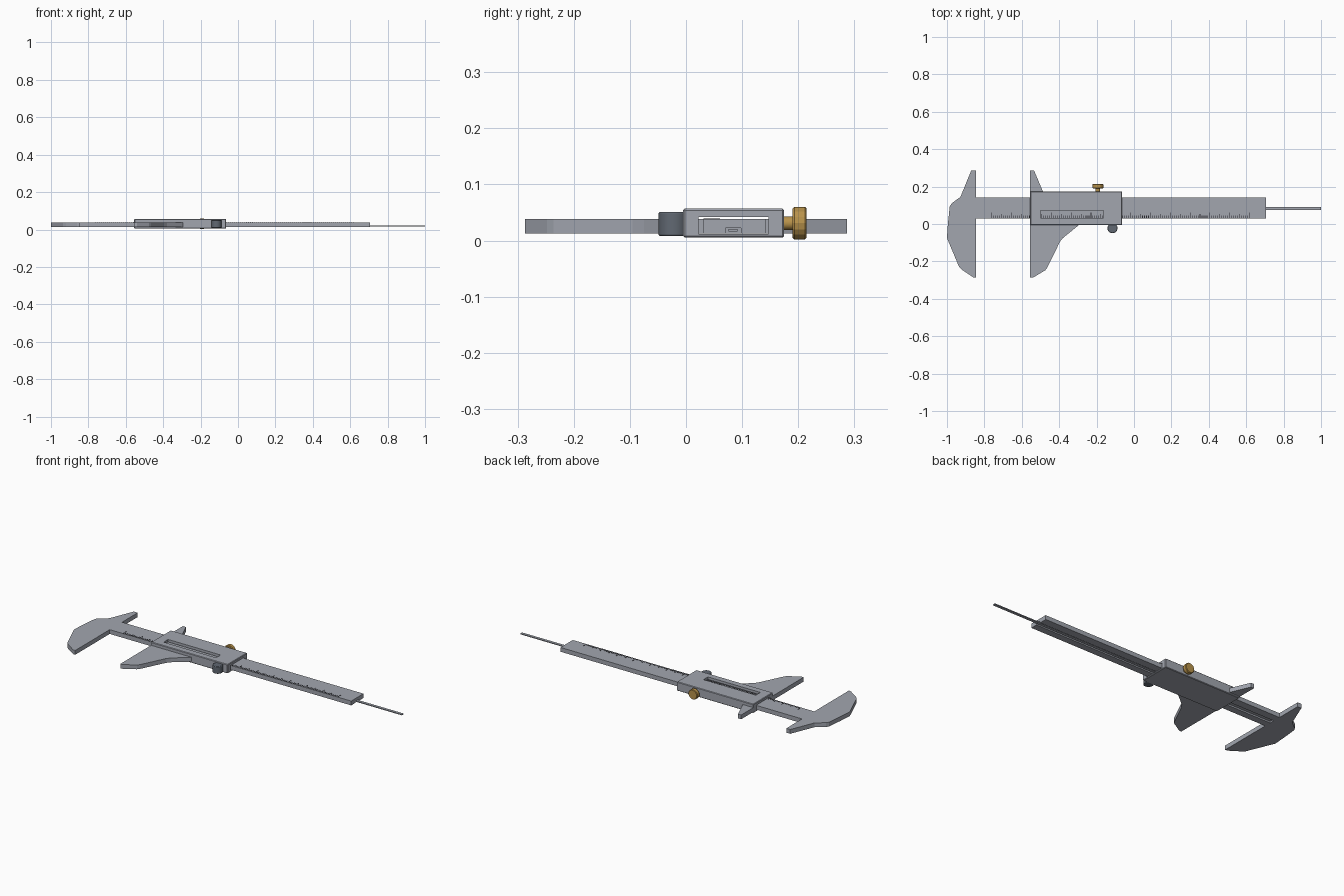
import bpy, bmesh, math
from mathutils import Matrix, Vector

cube = bpy.data.objects.get("Cube")
if cube:
    bpy.data.objects.remove(cube, do_unlink=True)


def material(name, rgb, metallic=0.0):
    m = bpy.data.materials.new(name)
    m.use_nodes = True
    m.diffuse_color = (*rgb, 1)
    m.node_tree.nodes["Principled BSDF"].inputs["Base Color"].default_value = (*rgb, 1)
    return m


STEEL = material("brushed steel", (0.36, 0.38, 0.43))
BRASS = material("brass", (0.48, 0.29, 0.07))
DARK = material("dark steel", (0.12, 0.14, 0.17))
INK = material("black marks", (0.02, 0.02, 0.025))


def finish(name, bm, mat):
    bmesh.ops.recalc_face_normals(bm, faces=bm.faces)
    mesh = bpy.data.meshes.new(name)
    bm.to_mesh(mesh)
    bm.free()
    mesh.materials.append(mat)
    ob = bpy.data.objects.new(name, mesh)
    bpy.context.collection.objects.link(ob)
    return ob


def add_box(bm, x, y, z):
    size = Vector((x[1] - x[0], y[1] - y[0], z[1] - z[0], 1))
    mid = Vector((sum(x) / 2, sum(y) / 2, sum(z) / 2))
    bmesh.ops.create_cube(bm, size=1, matrix=Matrix.Translation(mid) @ Matrix.Diagonal(size))


def box(name, x, y, z, mat):
    bm = bmesh.new()
    add_box(bm, x, y, z)
    return finish(name, bm, mat)


def extrude(name, points, step, mat):
    """Extrude a closed 3D outline by the vector step."""
    bm = bmesh.new()
    face = bm.faces.new([bm.verts.new(p) for p in points])
    new = bmesh.ops.extrude_face_region(bm, geom=[face])["geom"]
    bmesh.ops.translate(bm, vec=step, verts=[v for v in new if isinstance(v, bmesh.types.BMVert)])
    return finish(name, bm, mat)


def plate(name, outline, z, mat):
    return extrude(name, [(x, y, z[0]) for x, y in outline], (0, 0, z[1] - z[0]), mat)


def bevel(ob, width, segments=1):
    m = ob.modifiers.new("Bevel", "BEVEL")
    m.width, m.segments = width, segments
    m.limit_method = "ANGLE"


def cut(ob, cutter):
    cutter.hide_render = True
    cutter.hide_set(True)
    m = ob.modifiers.new("Cut", "BOOLEAN")
    m.object, m.operation, m.solver = cutter, "DIFFERENCE", "EXACT"


BODY_Z = (0.013, 0.038)

# Main beam with the depth rod groove along its underside
low, high = BODY_Z
profile = [(0.03, low), (0.03, high), (0.143, high), (0.143, low),
           (0.098, low), (0.098, 0.022), (0.07, 0.022), (0.07, low)]
extrude("main_beam", [(-0.85, y, z) for y, z in profile], (1.556, 0, 0), STEEL)
box("depth_rod", (-0.5, 1.0), (0.076, 0.092), (0.016, 0.021), STEEL)

# Fixed jaw, one plate with an upper and a lower beak
plate("fixed_jaw", [(-0.845, 0.287), (-0.87, 0.287), (-0.928, 0.145), (-0.975, 0.11),
                    (-0.985, 0.095), (-0.995, 0.0), (-1.0, -0.075), (-0.935, -0.23),
                    (-0.92, -0.245), (-0.86, -0.285), (-0.845, -0.287)], BODY_Z, STEEL)

# Sliding jaws
plate("sliding_upper_jaw", [(-0.555, 0.16), (-0.555, 0.287), (-0.535, 0.287),
                            (-0.485, 0.17), (-0.485, 0.16)], BODY_Z, STEEL)
plate("sliding_lower_jaw", [(-0.555, 0.008), (-0.555, -0.287), (-0.54, -0.287),
                            (-0.475, -0.248), (-0.465, -0.236), (-0.396, -0.095),
                            (-0.38, -0.075), (-0.3, -0.01), (-0.28, 0.008)], BODY_Z, STEEL)

# Slider sleeve, hollow for the beam, with a reading window
slider = box("slider", (-0.555, -0.063), (-0.005, 0.175), (0.005, 0.057), STEEL)
bevel(slider, 0.003)
cut(slider, box("tunnel_cutter", (-0.7, 0.1), (0.022, 0.147), (0.0115, 0.042), STEEL))
cut(slider, box("window_cutter", (-0.5, -0.163), (0.032, 0.073), (0.03, 0.1), STEEL))

# Millimetre scale on the beam
bm = bmesh.new()
for i in range(131):
    x = -0.76 + i * 0.0106
    length = 0.03 if i % 10 == 0 else 0.022 if i % 5 == 0 else 0.014
    add_box(bm, (x - 0.0015, x + 0.0015), (0.031, 0.031 + length), (0.037, 0.0392))
finish("scale_marks", bm, INK)


def turned(bm, radius, depth, sides, matrix):
    bmesh.ops.create_cone(bm, cap_ends=True, segments=sides, radius1=radius,
                          radius2=radius, depth=depth, matrix=matrix)


# Brass locking screw on the back edge
ALONG_Y = Matrix.Rotation(math.radians(90), 4, "X")
bm = bmesh.new()
turned(bm, 0.012, 0.035, 24, Matrix.Translation((-0.193, 0.1825, 0.031)) @ ALONG_Y)
finish("lock_screw_stem", bm, BRASS)
bm = bmesh.new()
turned(bm, 0.029, 0.025, 16, Matrix.Translation((-0.193, 0.2025, 0.031)) @ ALONG_Y)
bevel(finish("lock_screw_head", bm, BRASS), 0.003)

# Dark thumb roller on the front edge
bm = bmesh.new()
turned(bm, 0.027, 0.043, 24, Matrix.Translation((-0.115, -0.022, 0.0295)))
roller = finish("thumb_roller", bm, DARK)
bevel(roller, 0.003, 2)

# Smooth the turned parts, keeping their edges sharp
bpy.ops.object.select_all(action="DESELECT")
for name in ("thumb_roller", "lock_screw_stem"):
    bpy.data.objects[name].select_set(True)
bpy.context.view_layer.objects.active = roller
bpy.ops.object.shade_smooth_by_angle(angle=math.radians(30))
